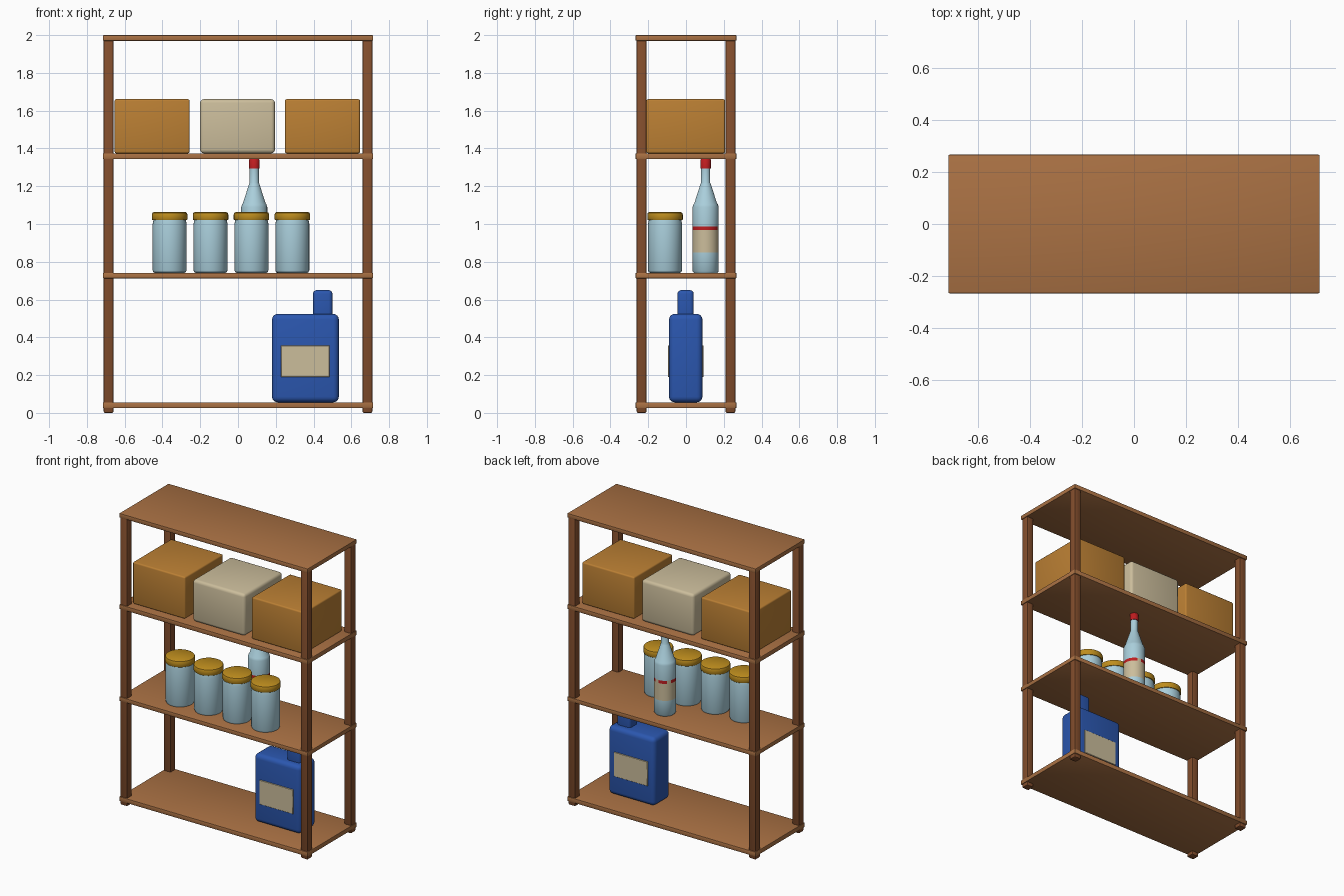
import bpy, bmesh, math

if "Cube" in bpy.data.objects:
    bpy.data.objects.remove(bpy.data.objects["Cube"])


def mat(name, rgb):
    m = bpy.data.materials.new(name)
    m.diffuse_color = (*rgb, 1)
    m.use_nodes = True
    m.node_tree.nodes["Principled BSDF"].inputs["Base Color"].default_value = m.diffuse_color
    return m


SHELF = mat("shelf wood", (0.40, 0.165, 0.057))
POST = mat("dark post wood", (0.23, 0.077, 0.026))
CARD = mat("cardboard orange", (0.50, 0.215, 0.034))
CREAM = mat("cream", (0.60, 0.51, 0.33))
GLASS = mat("pale blue glass", (0.40, 0.62, 0.71))
GOLD = mat("gold lid", (0.52, 0.27, 0.013))
RED = mat("red", (0.52, 0.012, 0.014))
BLUE = mat("blue plastic", (0.024, 0.095, 0.43))


def finish(name, bm, mats, angle=40):
    bmesh.ops.recalc_face_normals(bm, faces=bm.faces)
    me = bpy.data.meshes.new(name)
    bm.to_mesh(me)
    bm.free()
    for m in mats:
        me.materials.append(m)
    ob = bpy.data.objects.new(name, me)
    bpy.context.collection.objects.link(ob)
    bpy.ops.object.select_all(action='DESELECT')
    ob.select_set(True)
    bpy.context.view_layer.objects.active = ob
    bpy.ops.object.shade_smooth_by_angle(angle=math.radians(angle))
    return ob


def box(name, x, y, z, material, bevel=0.0, segments=3):
    """Box from (min, max) ranges with rounded edges."""
    bm = bmesh.new()
    bmesh.ops.create_cube(bm, size=1)
    for v in bm.verts:
        v.co = [r[0] + (c + 0.5) * (r[1] - r[0]) for c, r in zip(v.co, (x, y, z))]
    if bevel:
        bmesh.ops.bevel(bm, geom=bm.edges[:], offset=bevel, segments=segments,
                        profile=0.5, affect='EDGES')
    return finish(name, bm, [material])


def lathe(name, cx, cy, profile, mats, n=32, rule=None):
    """Revolve (radius, z) points, closing both ends; rule(z, angle) picks a material."""
    bm = bmesh.new()
    rings = [[bm.verts.new((cx + r * math.cos(2 * math.pi * i / n),
                            cy + r * math.sin(2 * math.pi * i / n), z))
              for i in range(n)] for r, z in profile]
    for a, b in zip(rings, rings[1:]):
        for i in range(n):
            j = (i + 1) % n
            f = bm.faces.new((a[i], a[j], b[j], b[i]))
            if rule:
                f.material_index = rule((a[i].co.z + b[i].co.z) / 2, 360 * (i + 0.5) / n)
    bm.faces.new(rings[0])
    bm.faces.new(rings[-1])
    return finish(name, bm, mats)


# Rack: four boards and four corner posts
for i, (z0, z1) in enumerate([(0.025, 0.056), (0.712, 0.741), (1.343, 1.374), (1.97, 2.0)]):
    box(f"shelf_{i + 1}", (-0.715, 0.715), (-0.267, 0.267), (z0, z1), SHELF, 0.004, 2)
for sx in (-1, 1):
    for sy in (-1, 1):
        cx, cy = sx * 0.685, sy * 0.235
        box("post", (cx - 0.026, cx + 0.026), (cy - 0.026, cy + 0.026), (0, 1.985),
            POST, 0.007, 2)

# Storage boxes
for name, x0, m, bev in [("left_box", -0.653, CARD, 0.01), ("middle_box", -0.201, CREAM, 0.02),
                         ("right_box", 0.249, CARD, 0.01)]:
    box(name, (x0, x0 + 0.397), (-0.21, 0.207), (1.374, 1.661), m, bev)

# Row of jars with lids
for i in range(4):
    x = -0.362 + 0.2165 * i
    lathe("jar", x, -0.111, [(0.078, 0.741), (0.086, 0.745), (0.09, 0.755), (0.09, 1.0),
                             (0.086, 1.02)], [GLASS])
    lathe("jar_lid", x, -0.111, [(0.091, 1.02), (0.094, 1.025), (0.094, 1.05),
                                 (0.091, 1.059), (0.084, 1.063)], [GOLD])


# Bottle with a printed band around the body
def label_rule(z, angle):
    if 0.85 < z < 0.967:
        return 1
    if 0.967 < z < 0.988:
        broken = 45 < angle < 225 and int(angle // 22.5) % 3 == 0
        return 1 if broken else 2
    return 0


lathe("bottle", 0.086, 0.104,
      [(0.062, 0.741), (0.069, 0.75), (0.069, 0.85), (0.069, 0.967), (0.069, 0.988),
       (0.069, 1.09), (0.064, 1.105), (0.060, 1.11), (0.027, 1.213), (0.024, 1.218),
       (0.024, 1.30)], [GLASS, CREAM, RED], rule=label_rule)
lathe("bottle_cap", 0.086, 0.104, [(0.028, 1.294), (0.028, 1.339), (0.025, 1.343)], [RED])

# Plastic jug with offset cap and a label on each broad side
box("jug", (0.18, 0.534), (-0.09, 0.087), (0.056, 0.524), BLUE, 0.03, 4)
box("jug_cap", (0.397, 0.5), (-0.045, 0.041), (0.49, 0.65), BLUE, 0.02, 4)
for y in ((-0.095, -0.088), (0.085, 0.092)):
    box("jug_label", (0.228, 0.484), y, (0.19, 0.357), CREAM, 0.002, 1)
